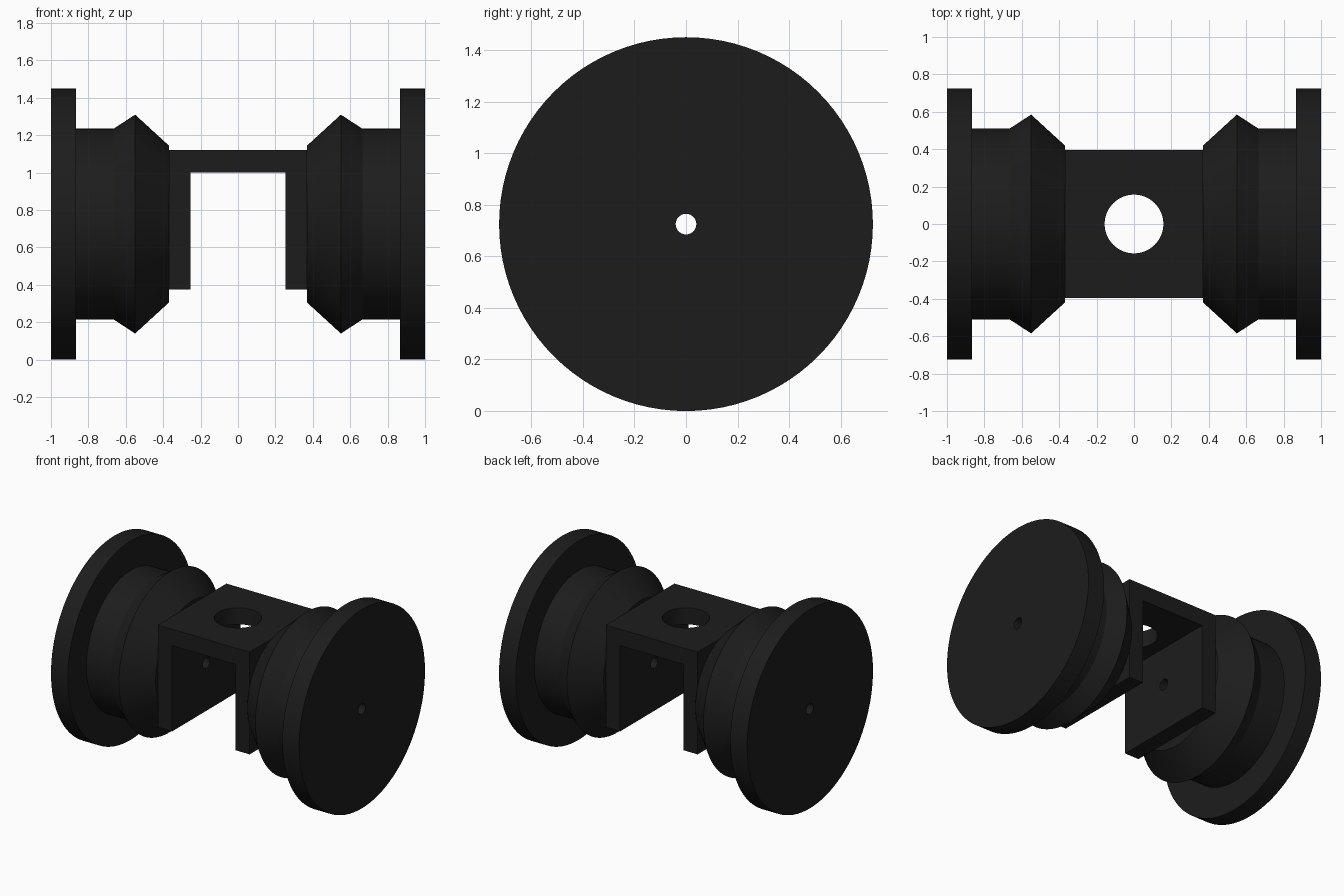
import bpy, bmesh, math
from mathutils import Matrix

if "Cube" in bpy.data.objects:
    bpy.data.objects.remove(bpy.data.objects["Cube"])

AXLE_Z = 0.725
BORE = 0.04
SEGMENTS = 96

black = bpy.data.materials.new("black_plastic")
black.diffuse_color = (0.012, 0.012, 0.012, 1)
black.use_nodes = True
black.node_tree.nodes["Principled BSDF"].inputs["Base Color"].default_value = black.diffuse_color


def add_object(name, bm):
    bmesh.ops.recalc_face_normals(bm, faces=bm.faces)
    mesh = bpy.data.meshes.new(name)
    bm.to_mesh(mesh)
    bm.free()
    mesh.materials.append(black)
    obj = bpy.data.objects.new(name, mesh)
    bpy.context.collection.objects.link(obj)
    return obj


def select_only(obj):
    bpy.ops.object.select_all(action='DESELECT')
    bpy.context.view_layer.objects.active = obj
    obj.select_set(True)


def smooth(obj):
    select_only(obj)
    bpy.ops.object.shade_smooth_by_angle(angle=math.radians(20))


def make_wheel(name, side):
    # Closed (x, radius) section revolved about the axle, bore included
    section = [(0.37, BORE), (0.37, 0.42), (0.55, 0.585), (0.665, 0.51),
               (0.865, 0.51), (0.865, 0.725), (1.0, 0.725), (1.0, BORE)]
    bm = bmesh.new()
    rings = []
    for i in range(SEGMENTS):
        a = 2 * math.pi * i / SEGMENTS
        rings.append([bm.verts.new((side * x, r * math.sin(a), AXLE_Z + r * math.cos(a)))
                      for x, r in section])
    n = len(section)
    for i in range(SEGMENTS):
        p, q = rings[i], rings[(i + 1) % SEGMENTS]
        for j in range(n):
            k = (j + 1) % n
            bm.faces.new((p[j], p[k], q[k], q[j]))
    smooth(add_object(name, bm))


def drill(target, radius, depth, matrix):
    bm = bmesh.new()
    bmesh.ops.create_cone(bm, cap_ends=True, segments=64, radius1=radius,
                          radius2=radius, depth=depth, matrix=matrix)
    cutter = add_object("drill_cutter", bm)
    cutter.hide_render = True
    mod = target.modifiers.new("hole", 'BOOLEAN')
    mod.operation = 'DIFFERENCE'
    mod.solver = 'EXACT'
    mod.object = cutter
    select_only(target)
    bpy.ops.object.modifier_apply(modifier=mod.name)
    bpy.data.objects.remove(cutter, do_unlink=True)


# Flanged wheels
make_wheel("left_wheel", -1)
make_wheel("right_wheel", 1)

# U-shaped bracket between the wheels
half = [(0.37, 1.12), (0.37, 0.375), (0.255, 0.375), (0.255, 1.0)]
outline = half + [(-x, z) for x, z in reversed(half)]
bm = bmesh.new()
face = bm.faces.new([bm.verts.new((x, -0.395, z)) for x, z in outline])
extruded = bmesh.ops.extrude_face_region(bm, geom=[face])["geom"]
bmesh.ops.translate(bm, vec=(0, 0.79, 0),
                    verts=[v for v in extruded if isinstance(v, bmesh.types.BMVert)])
bracket = add_object("bracket", bm)

# Mounting hole in the top plate and axle holes in the legs
drill(bracket, 0.157, 0.4, Matrix.Translation((0, 0, 1.06)))
drill(bracket, BORE, 1.0,
      Matrix.Translation((0, 0, AXLE_Z)) @ Matrix.Rotation(math.pi / 2, 4, 'Y'))
smooth(bracket)
